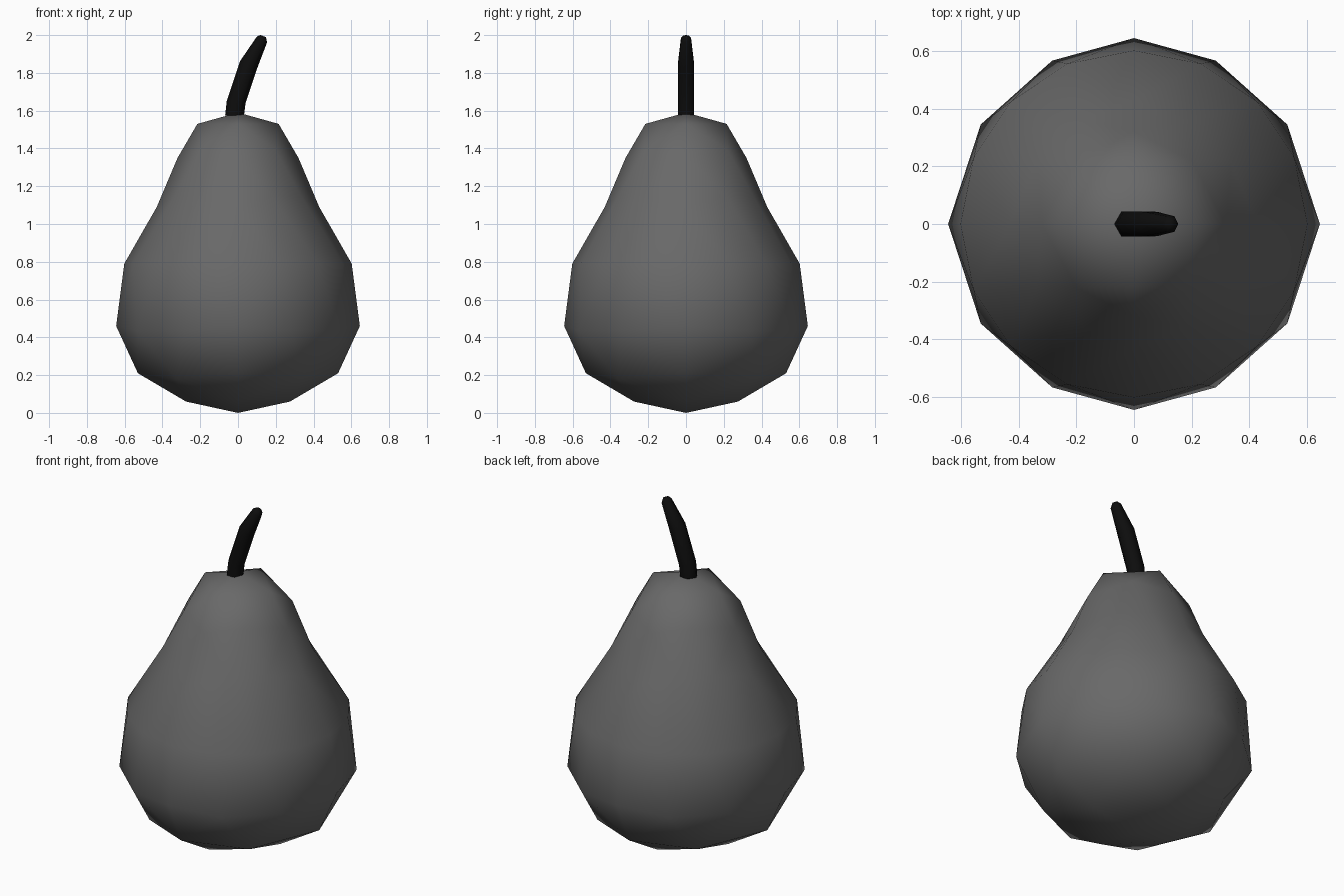
import bpy, bmesh
from math import radians, cos, sin
from mathutils import Vector

cube = bpy.data.objects.get("Cube")
if cube:
    bpy.data.objects.remove(cube, do_unlink=True)


def make_material(name, rgb):
    mat = bpy.data.materials.new(name)
    mat.use_nodes = True
    color = (*rgb, 1.0)
    mat.diffuse_color = color
    bsdf = mat.node_tree.nodes["Principled BSDF"]
    bsdf.inputs["Base Color"].default_value = color
    bsdf.inputs["Roughness"].default_value = 0.8
    return mat


def finish(bm, name, mat, smooth_angle):
    bmesh.ops.recalc_face_normals(bm, faces=bm.faces)
    mesh = bpy.data.meshes.new(name)
    bm.to_mesh(mesh)
    bm.free()
    mesh.materials.append(mat)
    obj = bpy.data.objects.new(name, mesh)
    bpy.context.collection.objects.link(obj)
    bpy.ops.object.select_all(action="DESELECT")
    obj.select_set(True)
    bpy.context.view_layer.objects.active = obj
    bpy.ops.object.shade_smooth_by_angle(angle=radians(smooth_angle))
    return obj


skin = make_material("grey skin", (0.14, 0.14, 0.14))
bark = make_material("black stem", (0.004, 0.004, 0.004))

# Pear body: one quarter of a subdivided octahedron, then mirrored
# each row: radius and height on the axes, radius and height between them
ANGLES = {0: [0], 1: [0, 90], 2: [0, 48, 90], 3: [0, 33, 63.4, 90],
          4: [0, 22.5, 45, 67.5, 90]}
ROWS = [
    (0, 0, 0, 0, 0),
    (1, 0.275, 0.06, 0, 0),
    (2, 0.53, 0.21, 0.485, 0.18),
    (3, 0.645, 0.46, 0.634, 0.435),
    (4, 0.602, 0.79, 0.602, 0.79),
    (3, 0.43, 1.09, 0.40, 1.145),
    (2, 0.32, 1.35, 0.298, 1.39),
    (1, 0.215, 1.53, 0, 0),
    (0, 0, 1.59, 0, 0),
]
bm = bmesh.new()
grid = []
for count, r_axis, z_axis, r_mid, z_mid in ROWS:
    row = []
    for j, angle in enumerate(ANGLES[count]):
        on_axis = j in (0, count)
        r, z = (r_axis, z_axis) if on_axis else (r_mid, z_mid)
        a = radians(angle)
        row.append(bm.verts.new((r * cos(a), r * sin(a), z)))
    grid.append(row)
for low, high in zip(grid, grid[1:]):
    short, long = sorted((low, high), key=len)
    for j, v in enumerate(short):
        bm.faces.new((v, long[j], long[j + 1]))
        if j + 1 < len(short):
            bm.faces.new((v, long[j + 1], short[j + 1]))
body = finish(bm, "pear_body", skin, 180)
mirror = body.modifiers.new("Mirror", "MIRROR")
mirror.use_axis = (True, True, False)
mirror.merge_threshold = 0.001

# Stem: tapered six-sided tube along a bent path (x, z, radius, tilt)
STEM = [(-0.018, 1.575, 0.05, 0), (-0.01, 1.645, 0.05, 8),
        (0.057, 1.845, 0.049, 22), (0.127, 1.977, 0.031, 30),
        (0.133, 1.995, 0.016, 20)]
SIDES = 6
bm = bmesh.new()
rings = []
for x, z, r, tilt in STEM:
    across = Vector((cos(radians(tilt)), 0, -sin(radians(tilt))))
    ring = []
    for i in range(SIDES):
        a = radians(360 * i / SIDES)
        point = Vector((x, 0, z)) + across * r * cos(a) + Vector((0, r * sin(a), 0))
        ring.append(bm.verts.new(point))
    rings.append(ring)
for a, b in zip(rings, rings[1:]):
    for i in range(SIDES):
        k = (i + 1) % SIDES
        bm.faces.new((a[i], a[k], b[k], b[i]))
bm.faces.new(rings[0])
bm.faces.new(rings[-1])
finish(bm, "stem", bark, 70)
